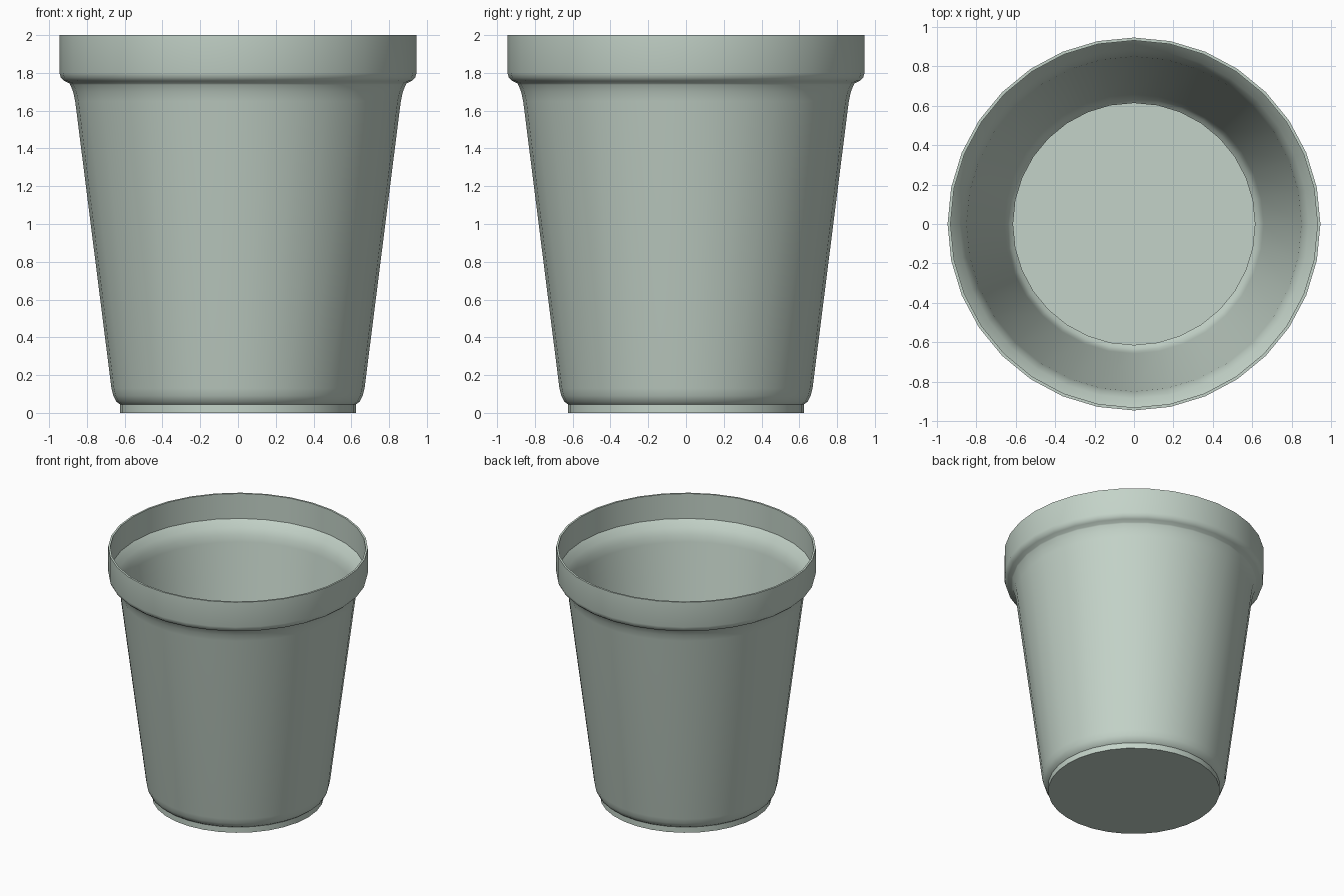
import bpy
import bmesh
import math

cube = bpy.data.objects.get("Cube")
if cube:
    bpy.data.objects.remove(cube, do_unlink=True)

SIDES = 32

# Pot colour
clay = bpy.data.materials.new("pale_sage_green")
clay.use_nodes = True
colour = (0.55, 0.65, 0.58, 1.0)
clay.diffuse_color = colour
clay.node_tree.nodes["Principled BSDF"].inputs["Base Color"].default_value = colour


def lathe(name, profile, material, crease=35):
    """Spin a (radius, height) profile around the vertical axis."""
    bm = bmesh.new()
    verts = [bm.verts.new((r, 0, z)) for r, z in profile]
    edges = [bm.edges.new(pair) for pair in zip(verts, verts[1:])]
    bmesh.ops.spin(bm, geom=verts + edges, cent=(0, 0, 0), axis=(0, 0, 1),
                   angle=math.tau, steps=SIDES)
    bmesh.ops.remove_doubles(bm, verts=bm.verts, dist=0.0005)
    bmesh.ops.recalc_face_normals(bm, faces=bm.faces)
    mesh = bpy.data.meshes.new(name)
    bm.to_mesh(mesh)
    bm.free()
    mesh.materials.append(material)
    obj = bpy.data.objects.new(name, mesh)
    bpy.context.collection.objects.link(obj)
    bpy.ops.object.select_all(action='DESELECT')
    obj.select_set(True)
    bpy.context.view_layer.objects.active = obj
    bpy.ops.object.shade_smooth_by_angle(angle=math.radians(crease))
    return obj


# Outside: base, foot, rounded bottom, tapered wall, flare, rim
outside = [
    (0, 0), (0.625, 0), (0.625, 0.045),
    (0.645, 0.06), (0.66, 0.09), (0.67, 0.13),
    (0.862, 1.65), (0.873, 1.70), (0.888, 1.737), (0.893, 1.745),
    (0.92, 1.757), (0.938, 1.775), (0.945, 1.80), (0.945, 2.0),
]

# Inside: rim, sloping ledge, tapered wall, rounded bottom, floor
inside = [
    (0.93, 2.0), (0.93, 1.80),
    (0.885, 1.75), (0.861, 1.70), (0.849, 1.65),
    (0.657, 0.135), (0.647, 0.096), (0.633, 0.068),
    (0.613, 0.05), (0.613, 0.013), (0, 0.013),
]

lathe("flower_pot", outside + inside, clay)
